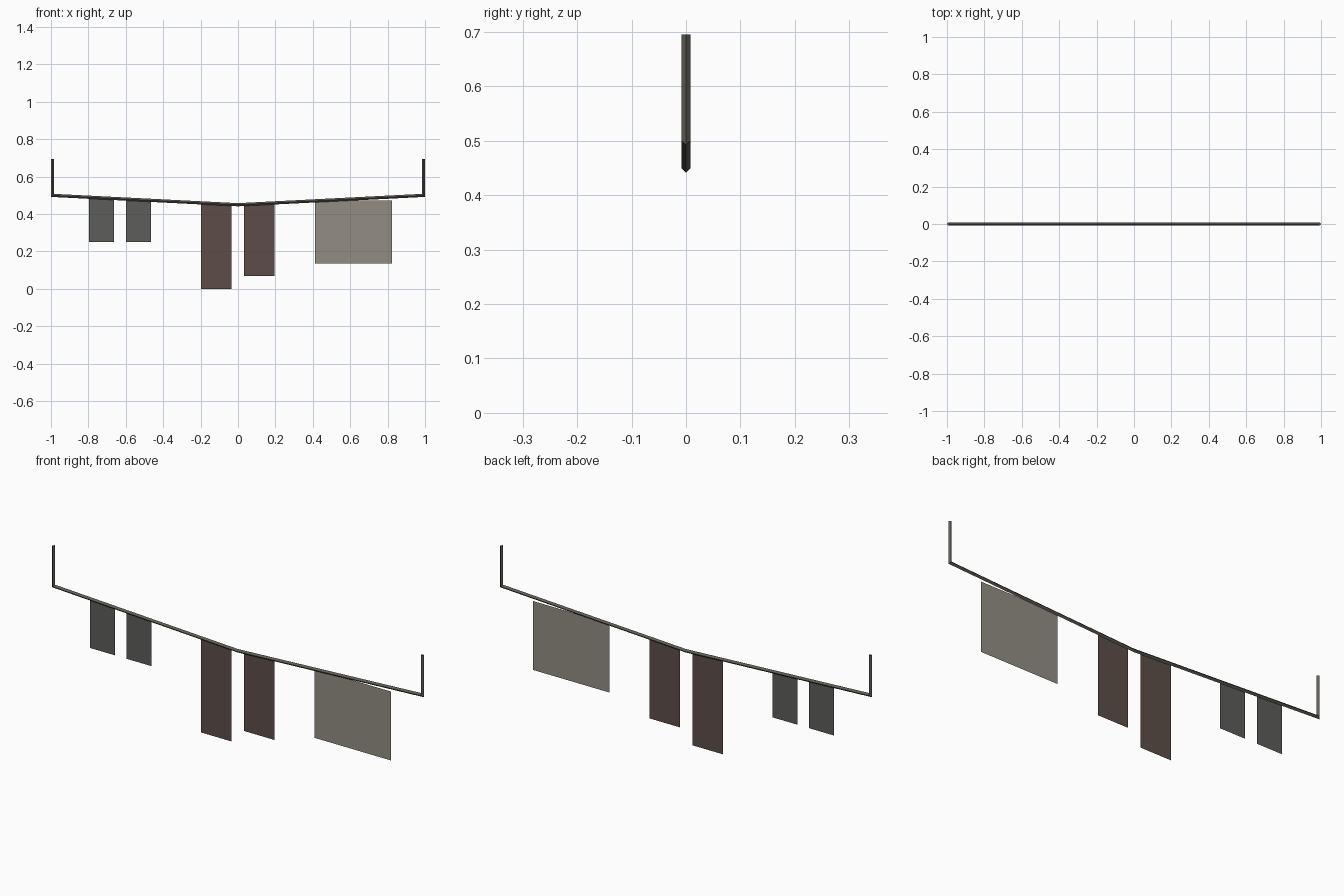
import bpy, bmesh
from mathutils import Vector

if "Cube" in bpy.data.objects:
    bpy.data.objects.remove(bpy.data.objects["Cube"])

R = 0.0085  # line radius


def material(name, rgb):
    m = bpy.data.materials.new(name)
    m.diffuse_color = (*rgb, 1)
    m.use_nodes = True
    m.node_tree.nodes["Principled BSDF"].inputs["Base Color"].default_value = m.diffuse_color
    return m


def add_object(name, bm, mat):
    me = bpy.data.meshes.new(name)
    bm.to_mesh(me)
    bm.free()
    me.materials.append(mat)
    ob = bpy.data.objects.new(name, me)
    bpy.context.collection.objects.link(ob)
    return ob


def diamond_sweep(name, path, mat):
    """Sweep a four-sided diamond along an xz path with mitred corners."""
    pts = [Vector((x, 0, z)) for x, z in path]
    yv = Vector((0, 1, 0))
    bm = bmesh.new()
    rings = []
    for i, p in enumerate(pts):
        a = (p - pts[i - 1]).normalized() if i else None
        b = (pts[i + 1] - p).normalized() if i < len(pts) - 1 else None
        a, b = a or b, b or a
        n1, n2 = a.cross(yv), b.cross(yv)
        n = (n1 + n2).normalized()
        n *= R / n.dot(n1)
        rings.append([bm.verts.new(p + o) for o in (n, yv * R, -n, -yv * R)])
    for r, s in zip(rings, rings[1:]):
        for k in range(4):
            bm.faces.new((r[k], r[(k + 1) % 4], s[(k + 1) % 4], s[k]))
    bm.faces.new(rings[0])
    bm.faces.new(rings[-1])
    bmesh.ops.recalc_face_normals(bm, faces=bm.faces)
    return add_object(name, bm, mat)


def cloth(name, x0, x1, z0, z1, mat):
    bm = bmesh.new()
    bm.faces.new([bm.verts.new((x, 0, z)) for x, z in
                  ((x0, z0), (x1, z0), (x1, z1), (x0, z1))])
    return add_object(name, bm, mat)


line_mat = material("line", (0.12, 0.11, 0.09))
grey = material("grey_cloth", (0.11, 0.11, 0.105))
brown = material("brown_cloth", (0.11, 0.075, 0.065))
beige = material("beige_cloth", (0.29, 0.27, 0.23))

# Sagging washing line with upright ends
E = 1 - R
diamond_sweep("washing_line",
              [(-E, 0.695), (-E, 0.5), (0, 0.45), (E, 0.5), (E, 0.695)], line_mat)

# Hanging laundry, single sheets
cloth("small_cloth_left", -0.797, -0.662, 0.251, 0.487, grey)
cloth("small_cloth_right", -0.599, -0.464, 0.251, 0.475, grey)
cloth("long_towel_left", -0.199, -0.036, 0.0, 0.453, brown)
cloth("long_towel_right", 0.032, 0.195, 0.069, 0.453, brown)
cloth("wide_sheet", 0.411, 0.823, 0.137, 0.472, beige)
